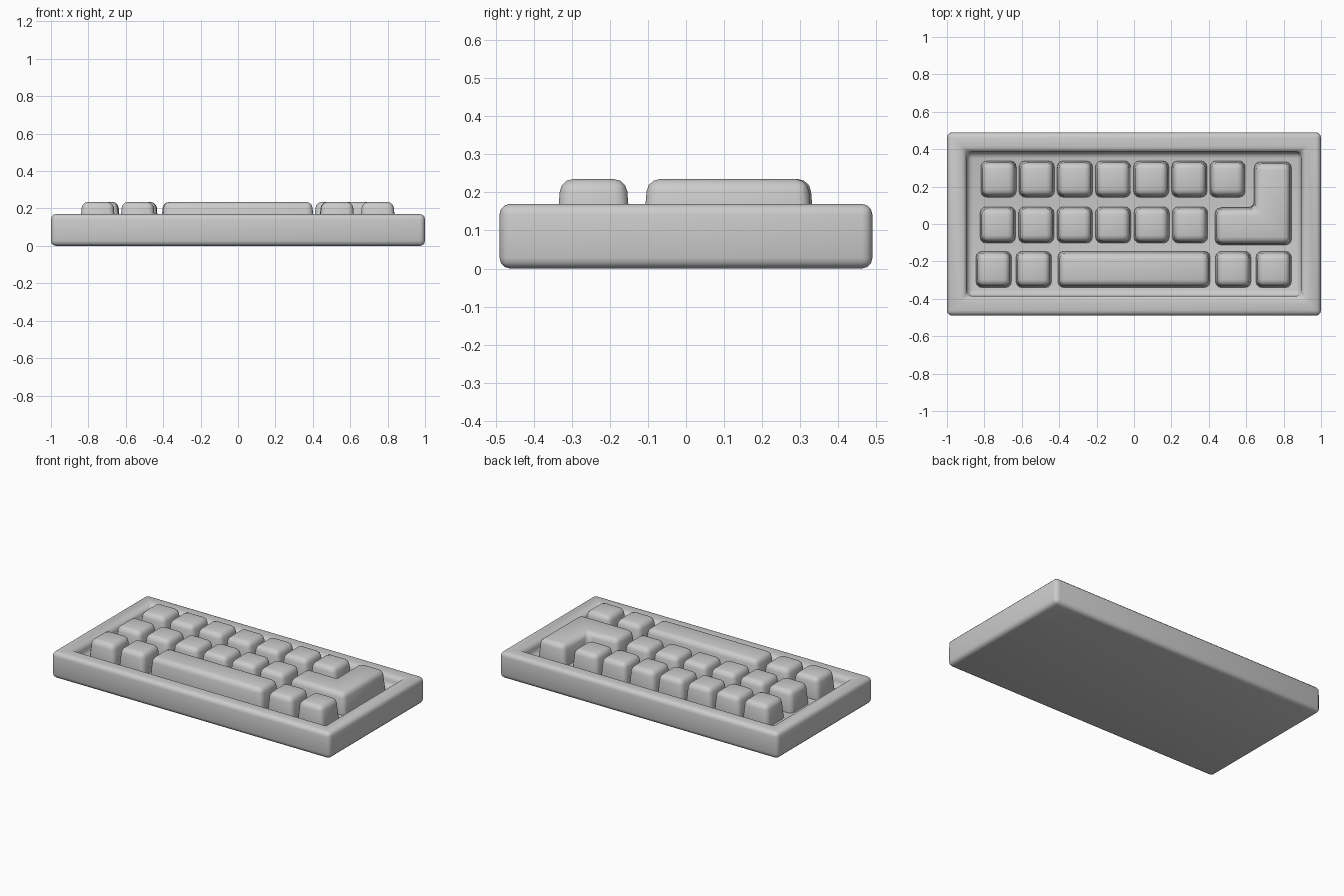
import bpy, bmesh
from mathutils import Vector

if "Cube" in bpy.data.objects:
    bpy.data.objects.remove(bpy.data.objects["Cube"], do_unlink=True)

grey = bpy.data.materials.new("light_grey")
grey.use_nodes = True
colour = (0.6, 0.6, 0.6, 1)
grey.diffuse_color = colour
grey.node_tree.nodes["Principled BSDF"].inputs["Base Color"].default_value = colour

FLOOR, KEY_TOP = 0.10, 0.235


def finish(name, bm, bevel):
    """Turn a bmesh into a smooth, softly bevelled object."""
    bmesh.ops.recalc_face_normals(bm, faces=bm.faces)
    for f in bm.faces:
        f.smooth = True
    mesh = bpy.data.meshes.new(name)
    bm.to_mesh(mesh)
    bm.free()
    mesh.materials.append(grey)
    obj = bpy.data.objects.new(name, mesh)
    bpy.context.collection.objects.link(obj)
    mod = obj.modifiers.new("soft_edges", 'BEVEL')
    mod.width, mod.segments = bevel, 3
    mod.limit_method, mod.angle_limit = 'ANGLE', 0.6


def keycap(name, outline, taper=0.014):
    """Extrude a counter-clockwise outline into a cap that narrows upward."""
    bm = bmesh.new()
    pts = [Vector(p) for p in outline]
    n = len(pts)
    low = [bm.verts.new((p.x, p.y, FLOOR - 0.035)) for p in pts]
    high = []
    for i, p in enumerate(pts):
        a = (p - pts[i - 1]).normalized()
        b = (pts[(i + 1) % n] - p).normalized()
        q = p + taper * Vector((-a.y - b.y, a.x + b.x))
        high.append(bm.verts.new((q.x, q.y, KEY_TOP)))
    bm.faces.new(low[::-1])
    bm.faces.new(high)
    for i in range(n):
        j = (i + 1) % n
        bm.faces.new((low[i], low[j], high[j], high[i]))
    finish(name, bm, 0.032)


def box_key(name, x, y, width=0.195, depth=0.2):
    w, d = width / 2, depth / 2
    keycap(name, [(x - w, y - d), (x + w, y - d), (x + w, y + d), (x - w, y + d)])


# Case: a slab with a sunken tray
bm = bmesh.new()
bmesh.ops.create_cube(bm, size=1)
for v in bm.verts:
    v.co = Vector((v.co.x * 2, v.co.y * 0.98, (v.co.z + 0.5) * 0.17))
bm.normal_update()
tray = max(bm.faces, key=lambda f: f.calc_center_median().z)
for thickness in (0.1, 0.01):
    bmesh.ops.inset_region(bm, faces=[tray], thickness=thickness, use_even_offset=True)
for v in tray.verts:
    v.co.z = FLOOR
finish("case", bm, 0.028)

# Letter keys: two rows
for i in range(7):
    box_key(f"back_row_key_{i + 1}", -0.724 + i * 0.204, 0.24)
for i in range(6):
    box_key(f"middle_row_key_{i + 1}", -0.728 + i * 0.2055, -0.005)

# Front row: two keys on each side of the space bar
for i, x in enumerate((-0.75, -0.536, 0.53, 0.747)):
    box_key(f"front_row_key_{i + 1}", x, -0.243)
box_key("space_bar", 0, -0.243, width=0.82)

# L-shaped enter key
keycap("enter_key", [(0.43, -0.115), (0.845, -0.115), (0.845, 0.335),
                     (0.64, 0.335), (0.64, 0.09), (0.43, 0.09)])
